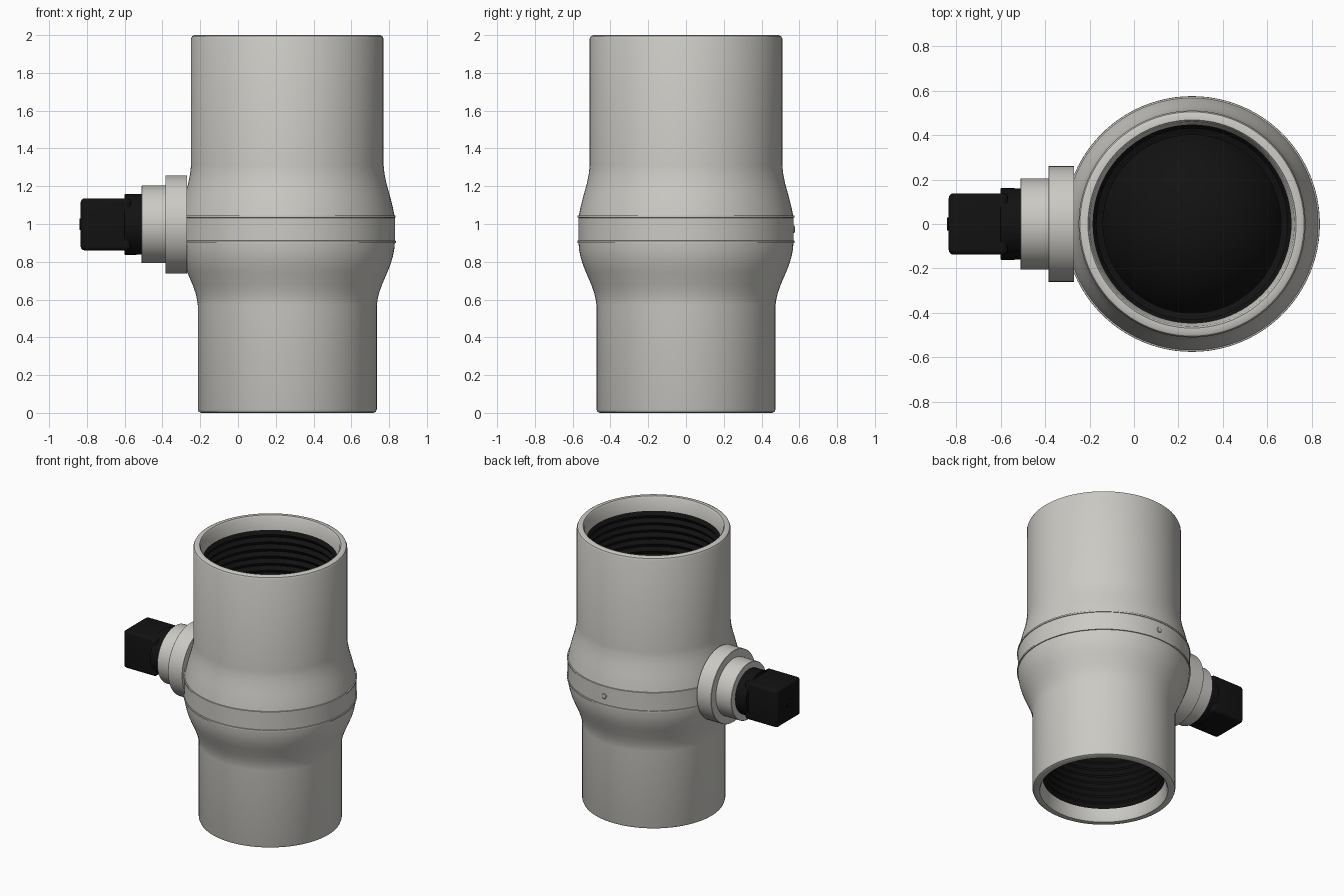
import bpy, bmesh, math
from mathutils import Matrix

if "Cube" in bpy.data.objects:
    bpy.data.objects.remove(bpy.data.objects["Cube"])

CX = 0.261  # x of the vertical pipe axis


def material(name, rgb):
    m = bpy.data.materials.new(name)
    m.diffuse_color = (*rgb, 1)
    m.use_nodes = True
    m.node_tree.nodes["Principled BSDF"].inputs["Base Color"].default_value = m.diffuse_color
    return m


GREY = material("warm light grey", (0.60, 0.59, 0.555))
BLACK = material("black", (0.006, 0.006, 0.006))


def finish(name, bm, mat, angle=30):
    me = bpy.data.meshes.new(name)
    bm.to_mesh(me)
    bm.free()
    me.materials.append(mat)
    ob = bpy.data.objects.new(name, me)
    bpy.context.collection.objects.link(ob)
    bpy.ops.object.select_all(action='DESELECT')
    ob.select_set(True)
    bpy.context.view_layer.objects.active = ob
    bpy.ops.object.shade_smooth_by_angle(angle=math.radians(angle))
    return ob


def lathe(name, profile, mat, matrix, n=96, angle=30):
    """Spin (radius, height) points; upward runs face outward."""
    bm = bmesh.new()
    rings = [[bm.verts.new((r * math.cos(2 * math.pi * i / n),
                            r * math.sin(2 * math.pi * i / n), z))
              for i in range(n)] for r, z in profile]
    for a, b in zip(rings, rings[1:]):
        for i in range(n):
            k = (i + 1) % n
            bm.faces.new((a[i], a[k], b[k], b[i]))
    bmesh.ops.remove_doubles(bm, verts=bm.verts, dist=1e-5)
    bm.transform(matrix)
    return finish(name, bm, mat, angle)


PIPE = Matrix.Translation((CX, 0, 0))
STEM = Matrix.Translation((0, 0, 0.998)) @ Matrix.Rotation(-math.pi / 2, 4, 'Y')

# Valve body: lower lip, outer silhouette with two raised seams, upper lip
lathe("valve_body", [
    (0.405, 0.09), (0.418, 0.012), (0.425, 0.0), (0.456, 0.0), (0.469, 0.006),
    (0.474, 0.02), (0.474, 0.57), (0.478, 0.60), (0.486, 0.635), (0.502, 0.68),
    (0.530, 0.745), (0.546, 0.785), (0.558, 0.825), (0.566, 0.865), (0.569, 0.899),
    (0.575, 0.900), (0.575, 0.911), (0.570, 0.912),
    (0.570, 1.033), (0.574, 1.034), (0.574, 1.045), (0.567, 1.046),
    (0.558, 1.09), (0.543, 1.15), (0.526, 1.21), (0.514, 1.27), (0.510, 1.31),
    (0.510, 1.98), (0.504, 1.994), (0.492, 2.0),
    (0.468, 2.0), (0.460, 1.988), (0.447, 1.90)], GREY, PIPE)


# Black threaded lining, running down the inside
def thread(r, z0, z1, count=10, depth=0.018):
    step = (z0 - z1) / count
    pts = []
    for i in range(count):
        pts += [(r, z0 - i * step), (r - depth, z0 - (i + 0.5) * step)]
    return pts + [(r, z1)]


lathe("threaded_lining", thread(0.447, 1.90, 1.38) + [(0.40, 1.36), (0.40, 0.62)]
      + thread(0.405, 0.60, 0.09), BLACK, PIPE)

# Closed ball inside the bore
bm = bmesh.new()
bmesh.ops.create_uvsphere(bm, u_segments=64, v_segments=32, radius=0.45)
bm.transform(Matrix.Translation((CX, 0, 0.97)))
finish("valve_ball", bm, BLACK)

# Small pin on the rear of the central band
lathe("rear_pin", [(0.019, -0.02), (0.019, 0.003), (0.015, 0.006), (0, 0.006)], GREY,
      Matrix.Translation((CX, 0.570, 0.972)) @ Matrix.Rotation(-math.pi / 2, 4, 'X'), 24)

# Stepped side flange
lathe("side_flange", [(0, 0.20), (0.15, 0.20), (0.15, 0.27), (0.26, 0.27), (0.26, 0.383),
                      (0.258, 0.385), (0.205, 0.385), (0.205, 0.508), (0.203, 0.51),
                      (0, 0.51)], GREY, STEM, 64)

# Black collar and end nub
lathe("stem_collar", [(0.16, 0.50), (0.162, 0.597), (0.158, 0.60), (0, 0.60)],
      BLACK, STEM, 48)
lathe("end_nub", [(0.03, 0.82), (0.03, 0.84), (0, 0.84)], BLACK, STEM, 24)

# Square operating knob with rounded edges
bm = bmesh.new()
bmesh.ops.create_cube(bm, size=1)
bm.transform(Matrix.Translation((-0.7, 0, 0.998)) @ Matrix.Diagonal((0.266, 0.276, 0.276, 1)))
bmesh.ops.bevel(bm, geom=bm.edges[:], offset=0.022, segments=4, profile=0.5, affect='EDGES')
finish("square_knob", bm, BLACK)
